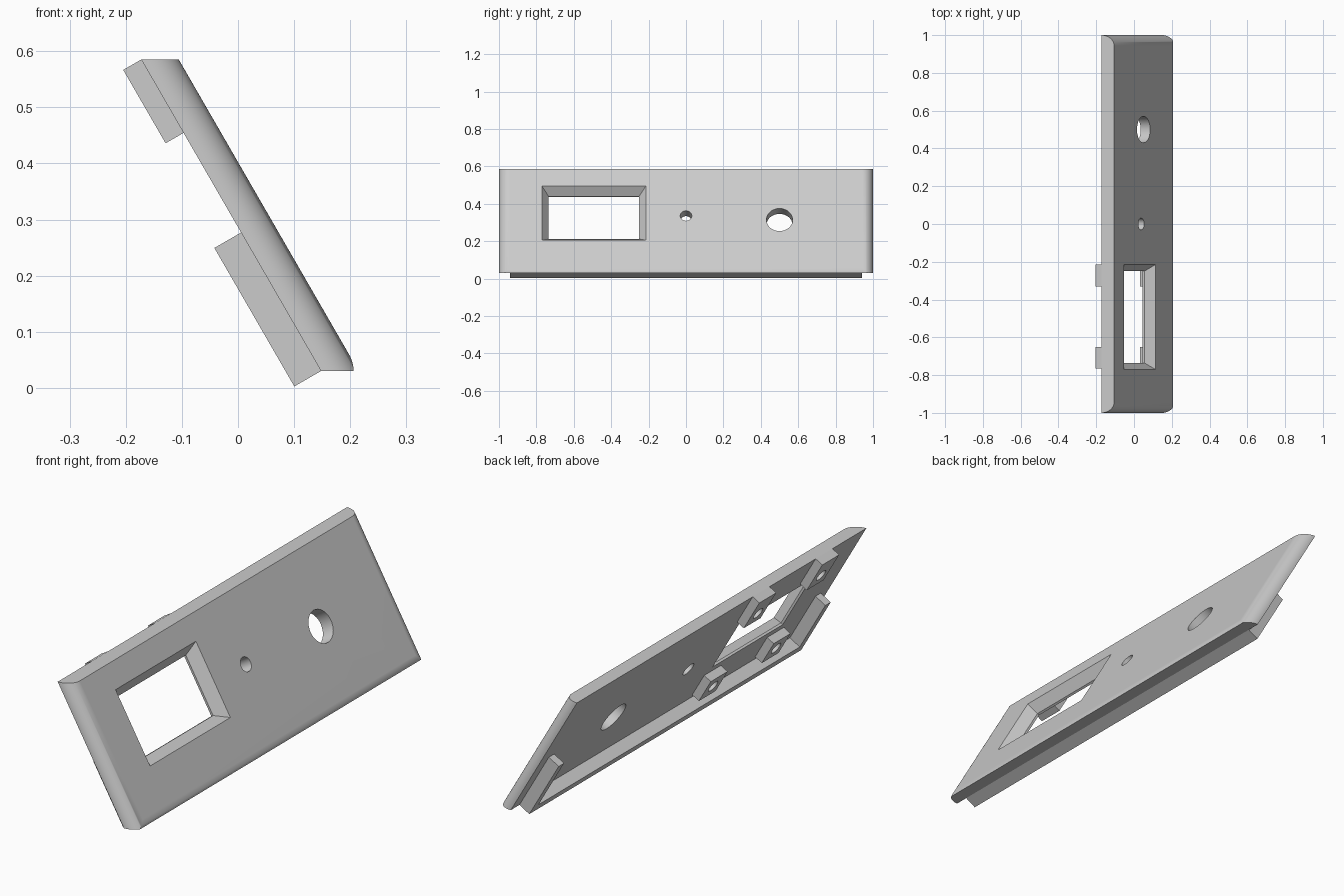
import bpy, bmesh, math
from mathutils import Matrix

old = bpy.data.objects.get("Cube")
if old:
    bpy.data.objects.remove(old, do_unlink=True)

# Panel frame: u runs along y, v up the slope, w out of the sloping face
C, S = math.cos(math.radians(30)), 0.5
FRAME = Matrix(((0, -S, C, 0.148), (1, 0, 0, 0), (0, C, S, 0.03), (0, 0, 0, 1)))
THICK, HEIGHT = 0.058, 0.641

grey = bpy.data.materials.new("light grey plastic")
grey.use_nodes = True
grey.diffuse_color = (0.6, 0.6, 0.6, 1)
grey.node_tree.nodes["Principled BSDF"].inputs["Base Color"].default_value = (0.6, 0.6, 0.6, 1)


def loft(name, layers):
    """Solid through stacked rings; each layer is (list of (u, v), list of w)."""
    bm = bmesh.new()
    rings = [[bm.verts.new((u, v, w)) for (u, v), w in zip(pts, ws)] for pts, ws in layers]
    n = len(rings[0])
    for a, b in zip(rings, rings[1:]):
        for i in range(n):
            j = (i + 1) % n
            bm.faces.new((a[i], a[j], b[j], b[i]))
    bm.faces.new(rings[0][::-1])
    bm.faces.new(rings[-1])
    bmesh.ops.recalc_face_normals(bm, faces=bm.faces)
    bm.transform(FRAME)
    mesh = bpy.data.meshes.new(name)
    bm.to_mesh(mesh)
    bm.free()
    mesh.materials.append(grey)
    ob = bpy.data.objects.new(name, mesh)
    bpy.context.collection.objects.link(ob)
    return ob


def layer(pts, w):
    return pts, [w] * len(pts)


def prism(name, pts, w0, w1):
    return loft(name, [layer(pts, w0), layer(pts, w1)])


def rect(u0, u1, v0, v1):
    return [(u0, v0), (u1, v0), (u1, v1), (u0, v1)]


def circle(u, v, r, n=40):
    steps = [2 * math.pi * i / n for i in range(n)]
    return [(u + r * math.cos(a), v + r * math.sin(a)) for a in steps]


def select_only(ob):
    bpy.ops.object.select_all(action='DESELECT')
    ob.select_set(True)
    bpy.context.view_layer.objects.active = ob


def cut(ob, cutter):
    cutter.hide_render = True
    mod = ob.modifiers.new("cut", 'BOOLEAN')
    mod.operation, mod.solver, mod.object = 'DIFFERENCE', 'EXACT', cutter
    select_only(ob)
    bpy.ops.object.modifier_apply(modifier=mod.name)
    bpy.data.objects.remove(cutter, do_unlink=True)


def smooth(ob):
    select_only(ob)
    bpy.ops.object.shade_smooth_by_angle(angle=math.radians(25))
    mod = ob.modifiers.new("flat face normals", 'WEIGHTED_NORMAL')
    mod.keep_sharp = True


# Faceplate: rounded ends and lower edge, trimmed level at top and bottom
layers = []
STEPS = 18
for i in range(STEPS + 1):
    t = math.pi / 2 * i / STEPS
    w, reach = THICK * math.sin(t), THICK * math.cos(t)
    half = 1 - THICK + reach
    low = max(-reach, -w * S / C)
    layers.append(layer(rect(-half, half, low, HEIGHT - w * S / C), w))
plate = loft("faceplate", layers)

# Display window with sloping sides and a short straight rim
U0, U1, V0, V1 = -0.77, -0.215, 0.169, 0.503
INSET, RIM = 0.035, 0.01
slope = INSET / (THICK - RIM)


def window(w):
    d = (THICK - w) * slope if w > RIM else INSET
    return layer(rect(U0 + d, U1 - d, V0 + d, V1 - d), w)


cut(plate, loft("window_cutter", [window(w) for w in (-0.02, RIM, THICK + 0.02)]))

# Round holes for a lamp and a knob
for u, v, r in ((0, 0.32, 0.031), (0.5, 0.295, 0.07)):
    cut(plate, prism("hole_cutter", circle(u, v, r), -0.05, 0.1))
smooth(plate)

# U-shaped locating lip behind the lower half
A, WALL, RISE = 0.94, 0.037, 0.285
B = A - WALL
lip = [(-A, 0), (A, 0), (A, RISE), (B, RISE), (B, WALL), (-B, WALL), (-B, RISE), (-A, RISE)]
prism("locating_lip", lip, -0.055, 0)

# Four screw bosses around the window
R = 0.058
for side, u in (("right", -0.708), ("left", -0.273)):
    for level, v, top in (("lower", 0.113, 0.171), ("upper", 0.548, HEIGHT)):
        boss = prism(f"{level}_{side}_screw_boss", rect(u - R, u + R, v - R, top), -0.037, 0)
        cut(boss, prism("screw_cutter", circle(u, v, 0.027, 24), -0.06, 0.01))
        smooth(boss)
